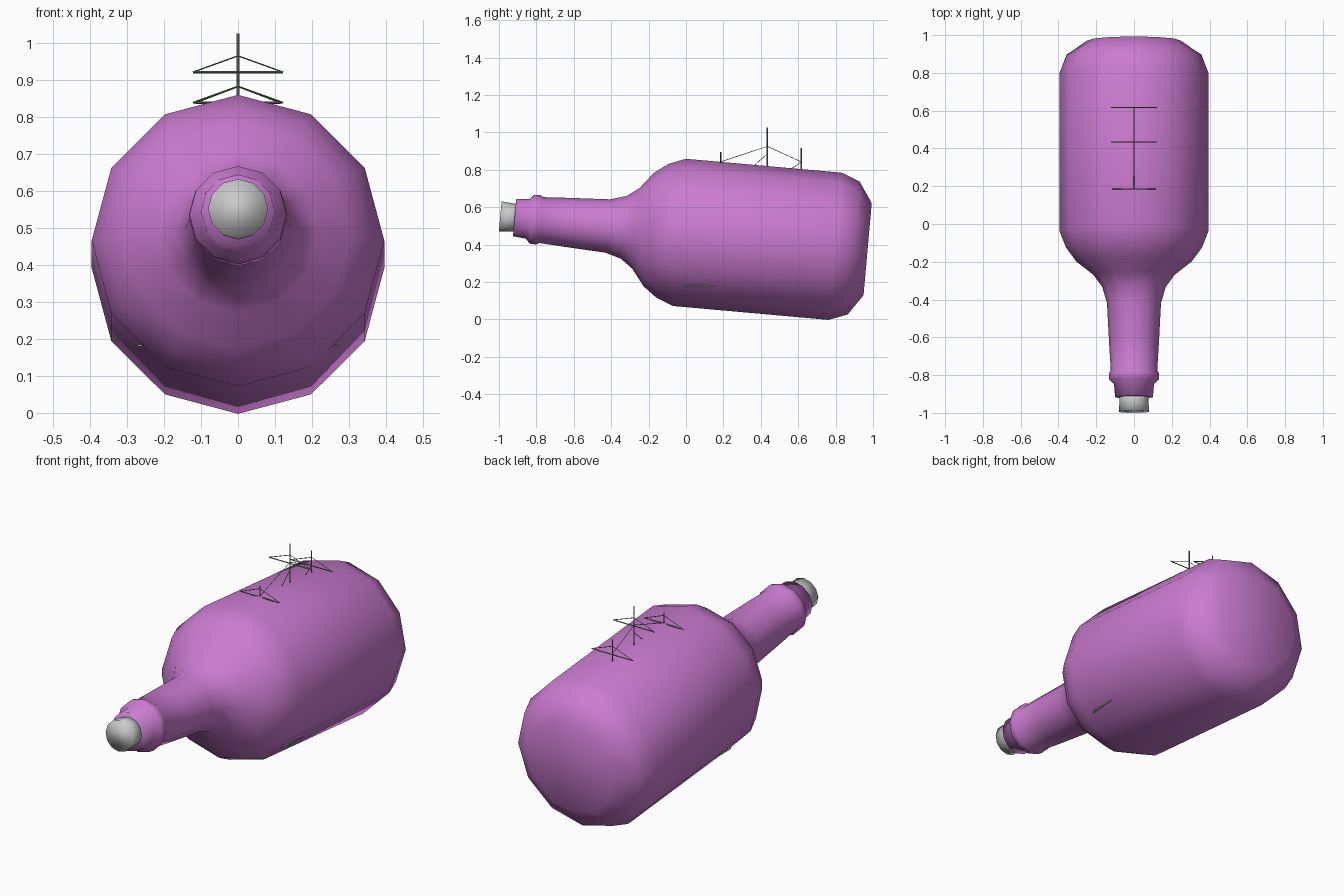
import bpy, bmesh, math
from mathutils import Vector, Matrix

cube = bpy.data.objects.get("Cube")
if cube:
    bpy.data.objects.remove(cube, do_unlink=True)


def material(name, rgb):
    m = bpy.data.materials.new(name)
    m.use_nodes = True
    m.diffuse_color = (*rgb, 1)
    m.node_tree.nodes["Principled BSDF"].inputs["Base Color"].default_value = (*rgb, 1)
    return m


GLASS = material("violet glass", (0.6, 0.2, 0.64))
CORK = material("pale grey cork", (0.58, 0.58, 0.58))
RIGGING = material("grey green rigging", (0.2, 0.24, 0.19))
SEA = material("pale green sea", (0.4, 0.5, 0.38))

# Bottle axis: lying along y, neck raised slightly
TILT = math.radians(5.1)
AXIS_HEIGHT = 0.462
LAY_DOWN = Matrix.Translation((0, 0, AXIS_HEIGHT)) @ Matrix.Rotation(-math.pi / 2 - TILT, 4, "X")


def finish(name, bm, mat, smooth=False):
    bmesh.ops.recalc_face_normals(bm, faces=bm.faces)
    mesh = bpy.data.meshes.new(name)
    for f in bm.faces:
        f.smooth = smooth
    bm.to_mesh(mesh)
    bm.free()
    mesh.materials.append(mat)
    obj = bpy.data.objects.new(name, mesh)
    bpy.context.collection.objects.link(obj)
    return obj


def lathe(name, profile, mat, sides=12):
    """Closed turned shape from (distance along axis, radius) pairs."""
    bm = bmesh.new()
    rings = []
    for s, r in profile:
        angles = [2 * math.pi * i / sides for i in range(sides)]
        rings.append([bm.verts.new(LAY_DOWN @ Vector((r * math.cos(a), r * math.sin(a), s)))
                      for a in angles])
    for a, b in zip(rings, rings[1:]):
        for i in range(sides):
            j = (i + 1) % sides
            bm.faces.new((a[i], a[j], b[j], b[i]))
    bm.faces.new(rings[0])
    bm.faces.new(rings[-1])
    return finish(name, bm, mat, smooth=True)


def rods(name, segments, radius, mat):
    """Thin square bars between pairs of points, in one object."""
    bm = bmesh.new()
    for start, end in segments:
        a, b = Vector(start), Vector(end)
        turn = (b - a).to_track_quat("Z", "Y").to_matrix().to_4x4()
        bmesh.ops.create_cone(bm, cap_ends=True, segments=4, radius1=radius, radius2=radius,
                              depth=(b - a).length,
                              matrix=Matrix.Translation((a + b) / 2) @ turn)
    return finish(name, bm, mat)


def prism(name, half_outline, bottom, top, mat, taper=1.0):
    """Mirrored (x, y) outline extruded between two heights."""
    outline = half_outline + [(-x, y) for x, y in reversed(half_outline)]
    bm = bmesh.new()
    low = [bm.verts.new((x * taper, y, bottom)) for x, y in outline]
    high = [bm.verts.new((x, y, top)) for x, y in outline]
    bm.faces.new(low)
    bm.faces.new(high)
    for i in range(len(low)):
        j = (i + 1) % len(low)
        bm.faces.new((low[i], low[j], high[j], high[i]))
    return finish(name, bm, mat)


# Bottle: lip, collar, neck, shoulder, body and rounded base
lathe("bottle", [
    (-0.92, 0.1), (-0.85, 0.106), (-0.828, 0.131), (-0.795, 0.133), (-0.775, 0.123),
    (-0.63, 0.132), (-0.42, 0.143), (-0.335, 0.168), (-0.27, 0.215), (-0.2, 0.305),
    (-0.125, 0.36), (-0.036, 0.395), (0.8, 0.395), (0.9, 0.357), (0.975, 0.247)], GLASS)

# Cork stopper
lathe("cork", [(-0.9, 0.075), (-0.94, 0.076), (-0.997, 0.081)], CORK)

# Sea sheet and ship hull inside the bottle
prism("sea", [(0.1, -0.16), (0.2, -0.1), (0.272, 0.01), (0.272, 0.6), (0.12, 0.75)],
      0.179, 0.185, SEA)
prism("hull", [(0.01, 0.02), (0.07, 0.15), (0.08, 0.5), (0.06, 0.72)],
      0.18, 0.28, RIGGING, taper=0.6)

# Masts with yards: (name, y, mast top, yard height, yard half width)
for name, y, top, yard, half in [("front", 0.185, 0.895, 0.837, 0.115),
                                 ("main", 0.435, 1.025, 0.92, 0.122),
                                 ("rear", 0.617, 0.917, 0.838, 0.122)]:
    rods(name + "_mast", [((0, y, 0.26), (0, y, top))], 0.0035, RIGGING)
    rods(name + "_yard", [((-half, y, yard), (half, y, yard))], 0.003, RIGGING)
    rods(name + "_yard_lifts",
         [((side * half, y, yard), (0, y, yard + 0.044)) for side in (-1, 1)],
         0.0018, RIGGING)

# Stays running between the masts
rods("stays", [
    ((0, 0.435, 0.925), (0, 0.185, 0.842)),
    ((0, 0.435, 0.925), (0, 0.617, 0.842)),
    ((0, 0.435, 0.885), (0, 0.35, 0.81)),
    ((0, 0.617, 0.842), (0, 0.54, 0.79))], 0.0016, RIGGING)
